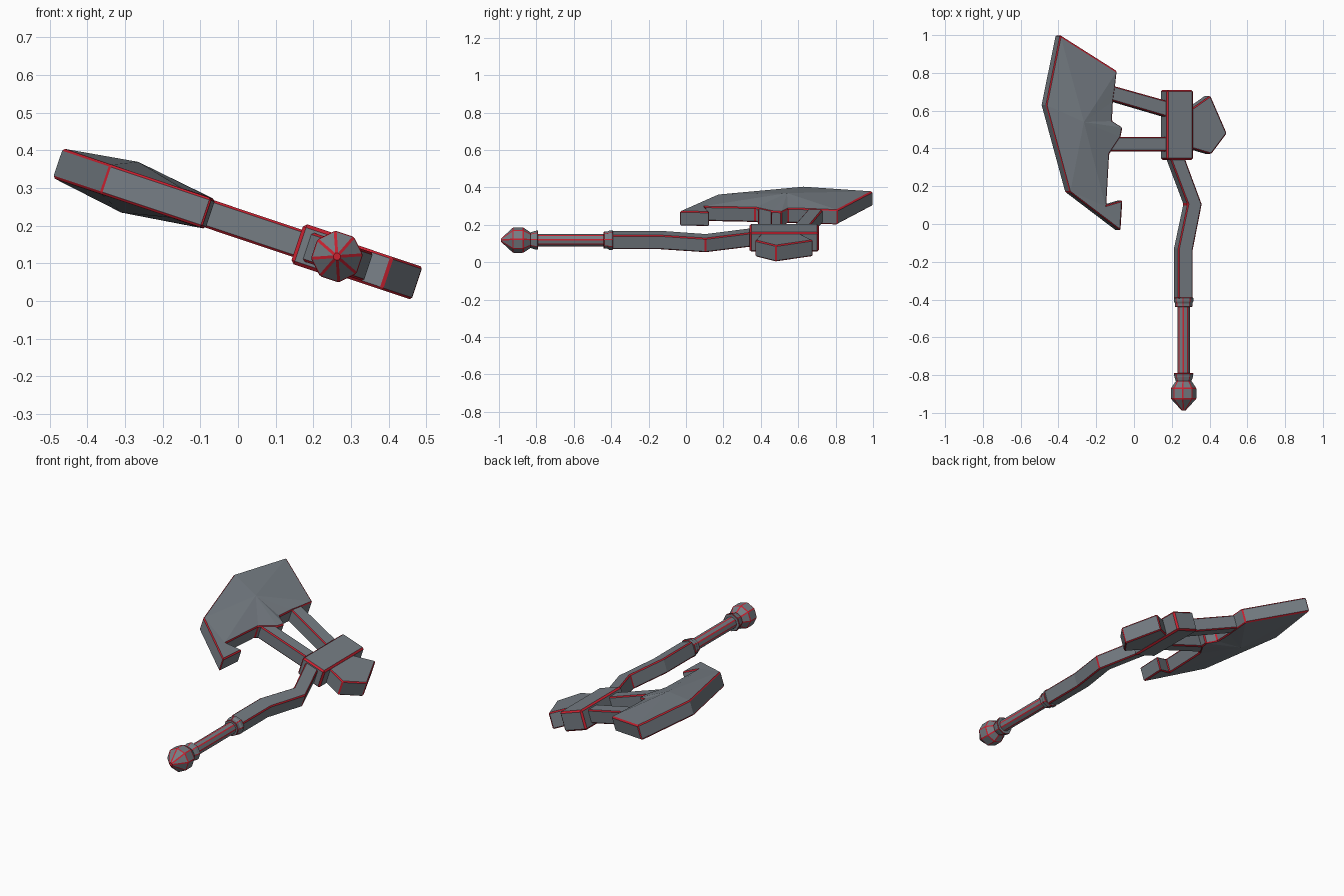
import bpy, bmesh, math
from mathutils import Matrix

old = bpy.data.objects.get("Cube")
if old:
    bpy.data.objects.remove(old, do_unlink=True)

ANGLE = math.radians(18.5)
TILT = Matrix.Translation((0, 0, 0.206)) @ Matrix.Rotation(ANGLE, 4, 'Y')


def make_material(name, color, metallic=0.0):
    m = bpy.data.materials.new(name)
    m.use_nodes = True
    m.diffuse_color = color
    m.node_tree.nodes["Principled BSDF"].inputs["Base Color"].default_value = color
    return m


STEEL = make_material("steel grey", (0.18, 0.205, 0.23, 1))
RED = make_material("red edging", (0.6, 0.015, 0.03, 1))


def finish(name, bm, edging):
    """Tilt the part and run a thin red bevel along its sharp edges."""
    bmesh.ops.recalc_face_normals(bm, faces=bm.faces)
    mesh = bpy.data.meshes.new(name)
    bm.to_mesh(mesh)
    bm.free()
    mesh.materials.append(STEEL)
    mesh.materials.append(RED)
    ob = bpy.data.objects.new(name, mesh)
    bpy.context.collection.objects.link(ob)
    ob.matrix_world = TILT
    bevel = ob.modifiers.new("red edging", 'BEVEL')
    bevel.width = edging
    bevel.segments = 1
    bevel.limit_method = 'ANGLE'
    bevel.angle_limit = math.radians(30)
    bevel.material = 1
    return ob


def plate(name, outline, half, edging=0.006, peak=None, dome=None):
    """Flat plate from the plan outline of its upper rim; an optional peak
    raises the rim points listed in dome into a low pyramid on both faces."""
    def local_x(x, h):
        return (x - h * math.sin(ANGLE)) / math.cos(ANGLE)

    bm = bmesh.new()
    n = len(outline)
    rims = []
    for s in (1, -1):
        rim = [bm.verts.new((local_x(x, half), y, s * half)) for x, y in outline]
        rims.append(rim)
        if peak is None:
            bm.faces.new(rim)
            continue
        px, py, ph = peak
        top = bm.verts.new((local_x(px, ph), py, s * ph))
        for a, b in zip(dome, dome[1:] + dome[:1]):
            bm.faces.new((rim[a], rim[b], top))
            # the rim points skipped by the dome form the flat hook
            for k in range(a + 1, b):
                bm.faces.new((rim[a], rim[k], rim[k + 1]))
    for i in range(n):
        j = (i + 1) % n
        bm.faces.new((rims[0][i], rims[0][j], rims[1][j], rims[1][i]))
    return finish(name, bm, edging)


def lathe(name, profile, x, sides=8, edging=0.004):
    """Faceted turned part along the y axis."""
    bm = bmesh.new()
    rings = []
    for y, r in profile:
        if r == 0:
            rings.append([bm.verts.new((x, y, 0))] * sides)
            continue
        turn = [math.tau * (k + 0.5) / sides for k in range(sides)]
        rings.append([bm.verts.new((x + r * math.cos(t), y, r * math.sin(t))) for t in turn])
    for a, b in zip(rings, rings[1:]):
        for k in range(sides):
            j = (k + 1) % sides
            bm.faces.new(list(dict.fromkeys((a[k], a[j], b[j], b[k]))))
    for ring in (rings[0], rings[-1]):
        if ring[0] is not ring[1]:
            bm.faces.new(ring)
    return finish(name, bm, edging)


# Axe blade with a low faceted bulge and a hooked lower horn
blade = [(-0.39, 1.0), (-0.09, 0.81), (-0.10, 0.72), (-0.11, 0.65), (-0.115, 0.545),
         (-0.06, 0.51), (-0.07, 0.46), (-0.13, 0.37), (-0.145, 0.10), (-0.06, 0.125),
         (-0.07, -0.035), (-0.34, 0.17), (-0.465, 0.63)]
plate("axe_blade", blade, 0.041, peak=(-0.265, 0.54, 0.071),
      dome=[0, 1, 2, 3, 4, 5, 6, 7, 8, 11, 12])

# Two arms joining blade and head block
plate("upper_arm", [(-0.14, 0.74), (0.20, 0.645), (0.20, 0.56), (-0.14, 0.66)], 0.038)
plate("lower_arm", [(-0.15, 0.46), (0.20, 0.46), (0.20, 0.385), (-0.15, 0.385)], 0.038)

# Head block and rear spike
plate("head_block", [(0.175, 0.71), (0.315, 0.71), (0.315, 0.34), (0.175, 0.34)], 0.056, 0.009)
plate("rear_spike", [(0.29, 0.60), (0.32, 0.62), (0.405, 0.68), (0.492, 0.48),
                     (0.41, 0.37), (0.29, 0.405)], 0.046)

# Crooked upper haft
plate("bent_haft", [(0.185, 0.37), (0.285, 0.105), (0.235, -0.13), (0.235, -0.395),
                    (0.312, -0.395), (0.312, -0.14), (0.36, 0.105), (0.262, 0.37)], 0.040)

# Turned grip, collars and pommel
GRIP_X = 0.277
lathe("grip", [(-0.82, 0.034), (-0.41, 0.034)], GRIP_X)
lathe("upper_collar", [(-0.44, 0.047), (-0.42, 0.047), (-0.41, 0.053), (-0.39, 0.053)],
      GRIP_X, edging=0.003)
lathe("lower_collar", [(-0.845, 0.038), (-0.81, 0.050), (-0.79, 0.053)], GRIP_X, edging=0.003)
lathe("pommel", [(-1.0, 0), (-0.925, 0.069), (-0.87, 0.069), (-0.83, 0.042)], GRIP_X)
